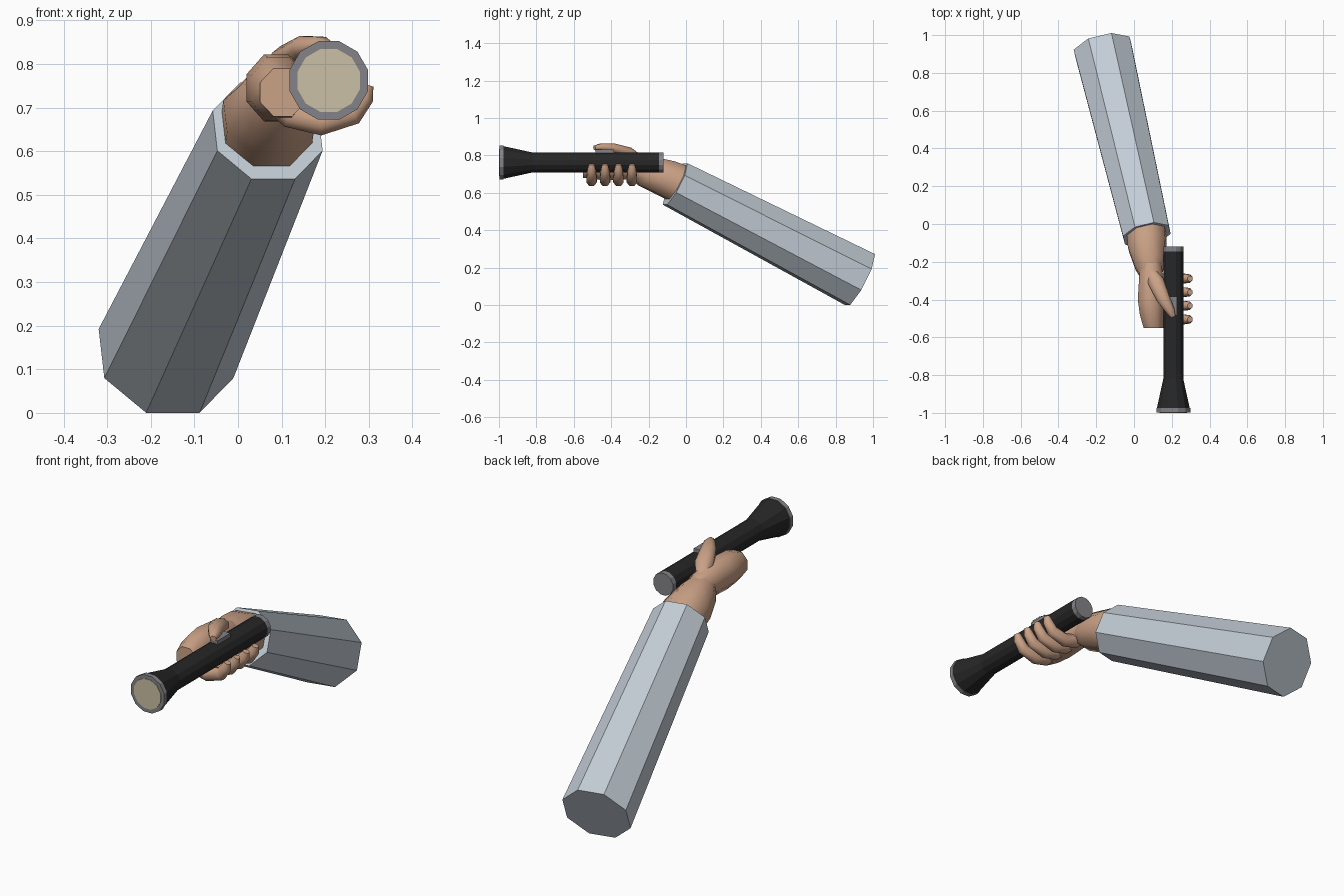
import bpy, bmesh, math
from mathutils import Vector

if "Cube" in bpy.data.objects:
    bpy.data.objects.remove(bpy.data.objects["Cube"])


def mat(name, r, g, b):
    m = bpy.data.materials.new(name)
    m.diffuse_color = (r, g, b, 1)
    m.use_nodes = True
    m.node_tree.nodes["Principled BSDF"].inputs["Base Color"].default_value = m.diffuse_color
    return m


SLEEVE = mat("sleeve grey blue", 0.55, 0.61, 0.67)
SKIN = mat("skin", 0.60, 0.36, 0.24)
BLACK = mat("black casing", 0.02, 0.02, 0.02)
GREY = mat("grey metal", 0.23, 0.23, 0.25)
LENS = mat("cream lens", 0.60, 0.53, 0.38)


def loft(name, sections, material, sides=8, axis=None, hint=(0, 0, 1), smooth=None):
    """Skin rings (centre, half width, half height) along a fixed axis or the path tangent."""
    bm = bmesh.new()
    pts = [Vector(s[0]) for s in sections]
    rings = []
    for i, (c, w, h) in enumerate(sections):
        d = Vector(axis) if axis else pts[min(i + 1, len(pts) - 1)] - pts[max(i - 1, 0)]
        d.normalize()
        side = d.cross(Vector(hint)).normalized()
        up = side.cross(d)
        k = 1 / math.cos(math.pi / sides)
        ring = []
        for j in range(sides):
            a = (j + 0.5) * 2 * math.pi / sides
            ring.append(bm.verts.new(pts[i] + side * w * k * math.cos(a) + up * h * k * math.sin(a)))
        rings.append(ring)
    for a, b in zip(rings, rings[1:]):
        for j in range(sides):
            n = (j + 1) % sides
            bm.faces.new((a[j], a[n], b[n], b[j]))
    bm.faces.new(rings[0])
    bm.faces.new(rings[-1])
    bmesh.ops.recalc_face_normals(bm, faces=bm.faces[:])
    me = bpy.data.meshes.new(name)
    bm.to_mesh(me)
    bm.free()
    me.materials.append(material)
    ob = bpy.data.objects.new(name, me)
    bpy.context.collection.objects.link(ob)
    if smooth:
        bpy.ops.object.select_all(action='DESELECT')
        ob.select_set(True)
        bpy.context.view_layer.objects.active = ob
        bpy.ops.object.shade_smooth_by_angle(angle=math.radians(smooth))
    return ob


# Sleeve: tapered octagon running down and back
back, cuff = Vector((-0.165, 0.93, 0.136)), Vector((0.068, -0.058, 0.647))
arm = cuff - back
loft("sleeve", [(back, 0.152, 0.152), (cuff, 0.124, 0.124)], SLEEVE, axis=arm)

# Wrist, leaving the cuff
loft("wrist", [((0.065, -0.03, 0.645), 0.102, 0.102),
               ((0.07, -0.11, 0.68), 0.102, 0.098),
               ((0.085, -0.21, 0.715), 0.082, 0.085),
               ((0.09, -0.26, 0.735), 0.06, 0.065)], SKIN, axis=arm, smooth=60)

# Palm and back of the hand, beside the torch
loft("palm", [((0.09, -0.20, 0.735), 0.055, 0.055),
              ((0.09, -0.27, 0.742), 0.062, 0.07),
              ((0.088, -0.40, 0.745), 0.068, 0.077),
              ((0.093, -0.48, 0.743), 0.062, 0.073),
              ((0.103, -0.55, 0.735), 0.052, 0.055)], SKIN, axis=(0, -1, 0), smooth=60)

# Four fingers curling under the torch
for i in range(4):
    y = -0.505 + 0.072 * i
    loft(f"finger_{i + 1}", [((0.075, y, 0.725), 0.03, 0.028),
                             ((0.12, y, 0.683), 0.03, 0.028),
                             ((0.19, y, 0.667), 0.031, 0.028),
                             ((0.263, y, 0.688), 0.028, 0.026),
                             ((0.288, y, 0.725), 0.024, 0.022),
                             ((0.297, y, 0.752), 0.014, 0.015)],
         SKIN, hint=(0, 1, 0), smooth=60)

# Thumb lying across the top towards the switch
loft("thumb", [((0.085, -0.25, 0.775), 0.028, 0.025),
               ((0.118, -0.31, 0.815), 0.042, 0.028),
               ((0.155, -0.395, 0.838), 0.035, 0.026),
               ((0.193, -0.46, 0.843), 0.024, 0.019),
               ((0.208, -0.49, 0.84), 0.013, 0.012)], SKIN, smooth=60)


# Torch: casing, head rim, tail cap, lens and switch
def torch_part(name, profile, material):
    loft(name, [((0.208, y, 0.762), r, r) for y, r in profile],
         material, sides=12, axis=(0, -1, 0))


torch_part("torch_casing", [(-0.145, 0.053), (-0.82, 0.053), (-0.975, 0.087)], BLACK)
torch_part("torch_rim", [(-0.975, 0.09), (-0.998, 0.09)], GREY)
torch_part("tail_cap", [(-0.12, 0.053), (-0.145, 0.053)], GREY)
torch_part("lens", [(-0.995, 0.072), (-1.0, 0.072)], LENS)
loft("switch", [((0.208, -0.385, 0.815), 0.02, 0.017), ((0.208, -0.485, 0.815), 0.02, 0.017)],
     GREY, sides=4, axis=(0, -1, 0))
